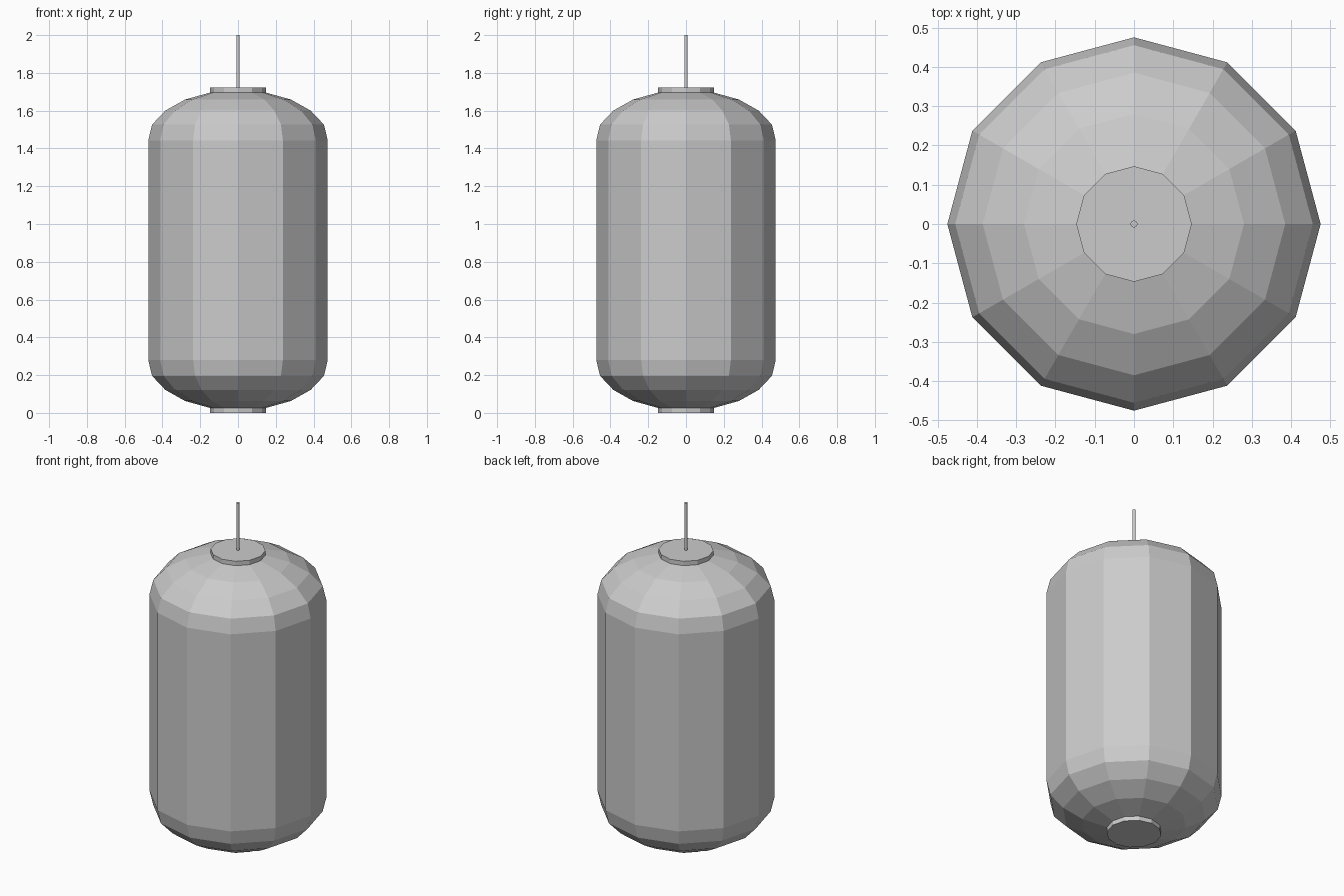
import bpy, bmesh, math

SIDES = 12

cube = bpy.data.objects.get("Cube")
if cube:
    bpy.data.objects.remove(cube, do_unlink=True)

grey = bpy.data.materials.new("plain_grey")
grey.use_nodes = True
colour = (0.6, 0.6, 0.6, 1)
grey.diffuse_color = colour
grey.node_tree.nodes["Principled BSDF"].inputs["Base Color"].default_value = colour


def lathe(name, profile, sides=SIDES):
    """Turn a list of (radius, height) points into a closed faceted solid."""
    bm = bmesh.new()
    rings = []
    for r, z in profile:
        angles = [math.tau * i / sides for i in range(sides)]
        rings.append([bm.verts.new((r * math.cos(a), r * math.sin(a), z)) for a in angles])
    for low, high in zip(rings, rings[1:]):
        for i in range(sides):
            j = (i + 1) % sides
            bm.faces.new((low[i], low[j], high[j], high[i]))
    bm.faces.new(rings[0][::-1])
    bm.faces.new(rings[-1])
    mesh = bpy.data.meshes.new(name)
    bm.to_mesh(mesh)
    bm.free()
    mesh.materials.append(grey)
    obj = bpy.data.objects.new(name, mesh)
    bpy.context.collection.objects.link(obj)
    return obj


# Lantern shade: rounded shoulder mirrored about mid height
MID = 0.861
shoulder = [(0.475, 0.582), (0.455, 0.665), (0.385, 0.739), (0.28, 0.798), (0.147, 0.835)]
lower = [(r, MID - h) for r, h in reversed(shoulder)]
upper = [(r, MID + h) for r, h in shoulder]
lathe("lantern_shade", lower + upper)

# End caps
lathe("bottom_cap", [(0.147, 0), (0.147, 0.027)])
lathe("top_cap", [(0.147, 1.695), (0.147, 1.722)])

# Hanging cord
lathe("hanging_cord", [(0.009, 1.715), (0.009, 2)])
